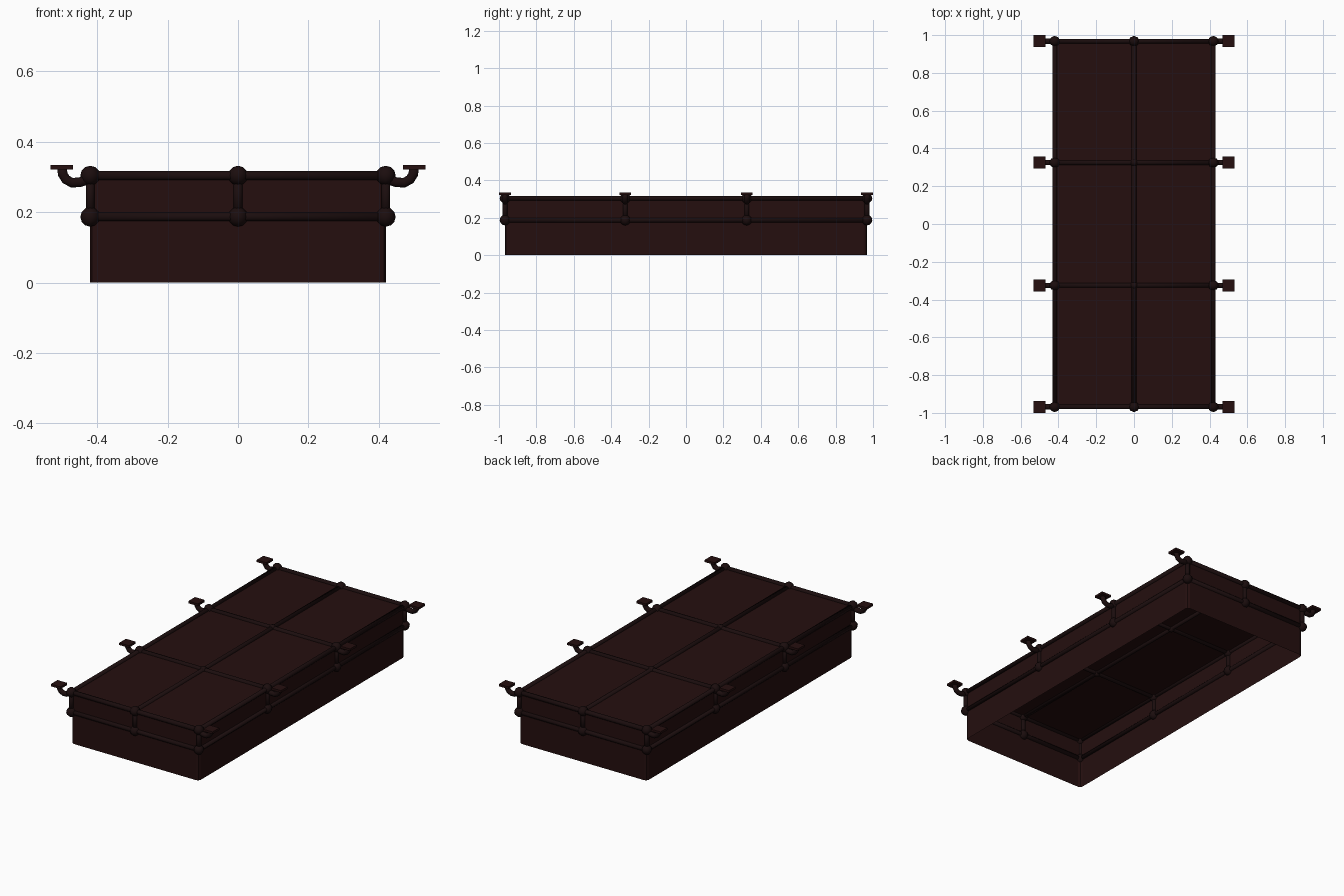
import bpy, bmesh, math
from mathutils import Vector

if "Cube" in bpy.data.objects:
    bpy.data.objects.remove(bpy.data.objects["Cube"])

X, Y = 0.42, 0.968          # half width and length of the frame
Z_LOW, Z_TOP = 0.187, 0.304  # heights of the two rails
RAIL = 0.0135
Y_ROWS = [-Y, -0.325, 0.325, Y]


def material(name, rgb):
    m = bpy.data.materials.new(name)
    m.diffuse_color = (*rgb, 1)
    m.use_nodes = True
    m.node_tree.nodes["Principled BSDF"].inputs["Base Color"].default_value = m.diffuse_color
    return m


BROWN = material("dark_red_brown", (0.018, 0.0045, 0.0045))
IRON = material("blackened_iron", (0.011, 0.004, 0.0042))


def finish(bm, name, mat, smooth=False):
    bmesh.ops.recalc_face_normals(bm, faces=bm.faces)
    mesh = bpy.data.meshes.new(name)
    bm.to_mesh(mesh)
    bm.free()
    for p in mesh.polygons:
        p.use_smooth = smooth
    mesh.materials.append(mat)
    ob = bpy.data.objects.new(name, mesh)
    bpy.context.collection.objects.link(ob)
    return ob


def sweep(bm, pts, r, n=8):
    """Round tube along points."""
    pts = [Vector(p) for p in pts]
    rings = []
    for i, p in enumerate(pts):
        d = (pts[min(i + 1, len(pts) - 1)] - pts[max(i - 1, 0)]).normalized()
        side = Vector((0, 1, 0)) if abs(d.y) < 0.9 else Vector((1, 0, 0))
        up = d.cross(side).normalized()
        rings.append([bm.verts.new(p + r * (math.cos(a) * side + math.sin(a) * up))
                      for a in (2 * math.pi * (k + 0.5) / n for k in range(n))])
    for a, b in zip(rings, rings[1:]):
        for k in range(n):
            bm.faces.new((a[k], a[(k + 1) % n], b[(k + 1) % n], b[k]))
    bm.faces.new(rings[0])
    bm.faces.new(rings[-1])


# Canopy cover: open-bottomed box with softened vertical corners
bm = bmesh.new()
bmesh.ops.create_cube(bm, size=1)
for v in bm.verts:
    v.co = (v.co.x * 2 * X, v.co.y * 2 * Y, (v.co.z + 0.5) * Z_TOP)
edges = [e for e in bm.edges if abs(e.verts[0].co.z - e.verts[1].co.z) > 0.1]
bmesh.ops.bevel(bm, geom=edges, offset=0.018, segments=2, profile=0.5, affect='EDGES')
bm.normal_update()
bmesh.ops.delete(bm, geom=[f for f in bm.faces if f.normal.z < -0.9], context='FACES')
cover = finish(bm, "canopy_cover", BROWN)

# Frame rails
bm = bmesh.new()
for z in (Z_LOW, Z_TOP):
    for s in (-1, 1):
        sweep(bm, [(-X, s * Y, z), (X, s * Y, z)], RAIL)
        sweep(bm, [(s * X, -Y, z), (s * X, Y, z)], RAIL)
sweep(bm, [(0, -Y, Z_TOP), (0, Y, Z_TOP)], RAIL)
for y in Y_ROWS[1:3]:
    sweep(bm, [(-X, y, Z_TOP), (X, y, Z_TOP)], RAIL)
posts = [(s * X, y) for s in (-1, 1) for y in Y_ROWS] + [(0, -Y), (0, Y)]
for x, y in posts:
    sweep(bm, [(x, y, Z_LOW), (x, y, Z_TOP)], RAIL)
finish(bm, "frame_rails", IRON, True)

# Ball joints
bm = bmesh.new()
balls = [(x, y, z, 0.028) for x, y in posts for z in (Z_LOW, Z_TOP)]
balls += [(0, y, Z_TOP, 0.021) for y in Y_ROWS[1:3]]
for x, y, z, r in balls:
    new = bmesh.ops.create_uvsphere(bm, u_segments=8, v_segments=6, radius=r)
    bmesh.ops.translate(bm, verts=new["verts"], vec=(x, y, z))
finish(bm, "ball_joints", IRON, True)

# Curved wall brackets
bm = bmesh.new()
path = [(0.42, 0.295), (0.45, 0.285), (0.472, 0.284), (0.489, 0.293),
        (0.498, 0.308), (0.5, 0.325)]
for s in (-1, 1):
    for y in Y_ROWS:
        sweep(bm, [(s * x, y, z) for x, z in path], 0.015)
finish(bm, "bracket_arms", IRON, True)

# Mounting plates on the brackets
bm = bmesh.new()
for s in (-1, 1):
    for y in Y_ROWS:
        new = bmesh.ops.create_cube(bm, size=1)["verts"]
        bmesh.ops.scale(bm, verts=new, vec=(0.063, 0.063, 0.013))
        bmesh.ops.translate(bm, verts=new, vec=(s * 0.501, y, 0.3275))
finish(bm, "mounting_plates", BROWN)
